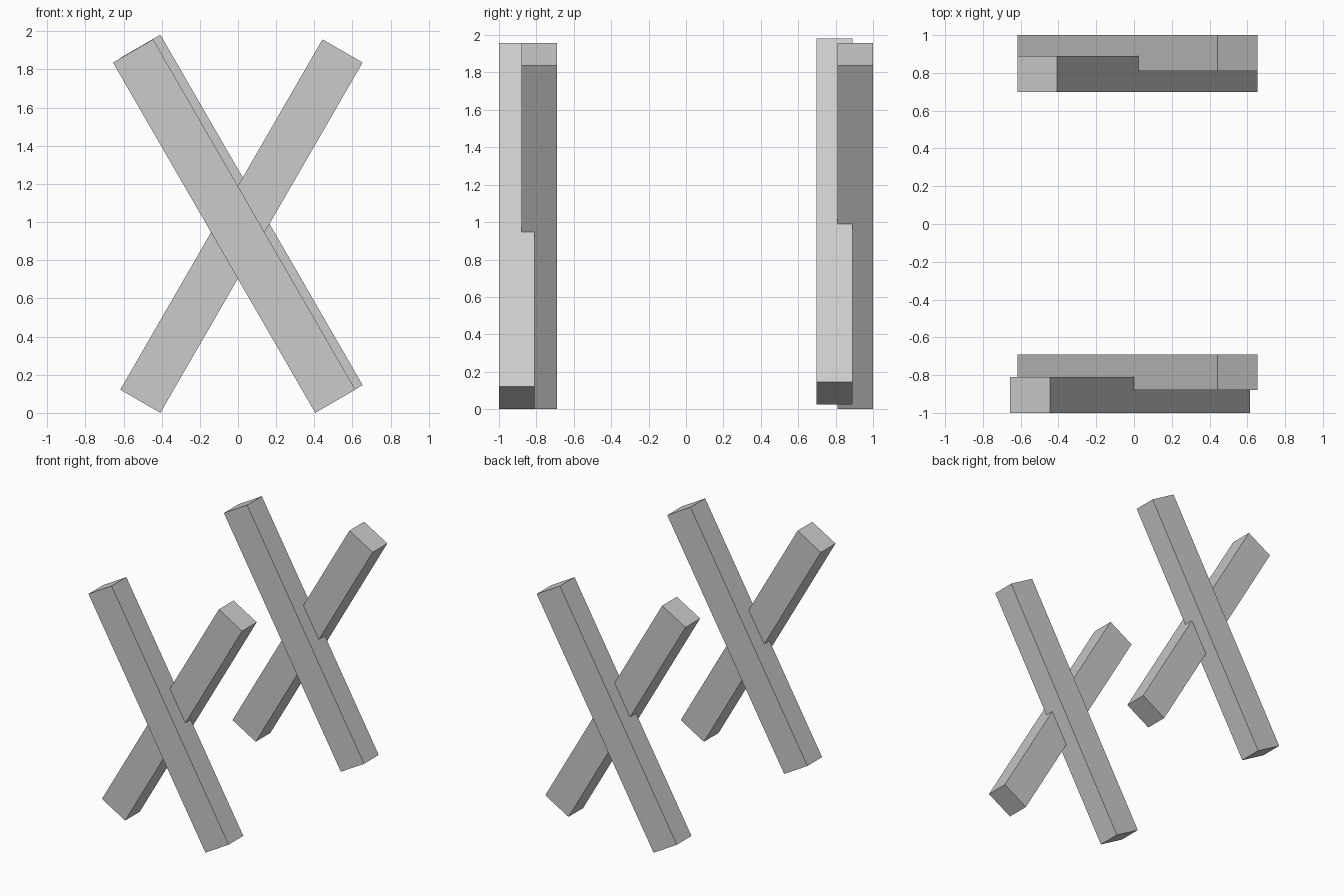
import bpy
import math

cube = bpy.data.objects.get("Cube")
if cube:
    bpy.data.objects.remove(cube, do_unlink=True)

# Single plain grey
grey = bpy.data.materials.new("light_grey")
grey.use_nodes = True
colour = (0.6, 0.6, 0.6, 1)
grey.diffuse_color = colour
grey.node_tree.nodes["Principled BSDF"].inputs["Base Color"].default_value = colour

WIDTH, DEPTH, LENGTH = 0.243, 0.19, 2.12
LEAN = math.radians(30)


def beam(name, x, y, z, side):
    """Square-ended plank leaning towards the given side (+1 or -1 in x)."""
    bpy.ops.mesh.primitive_cube_add(size=1, location=(x, y, z))
    ob = bpy.context.object
    ob.name = name
    ob.scale = (WIDTH, DEPTH, LENGTH)
    bpy.ops.object.transform_apply(location=False, rotation=False, scale=True)
    ob.rotation_euler.y = side * LEAN
    ob.data.materials.append(grey)


# Front crossed pair
beam("front_beam_outer", -0.02, -0.905, 0.979, -1)
beam("front_beam_inner", 0.018, -0.785, 0.979, 1)

# Back crossed pair
beam("back_beam_inner", 0.018, 0.794, 1.003, -1)
beam("back_beam_outer", 0.018, 0.905, 0.979, 1)
